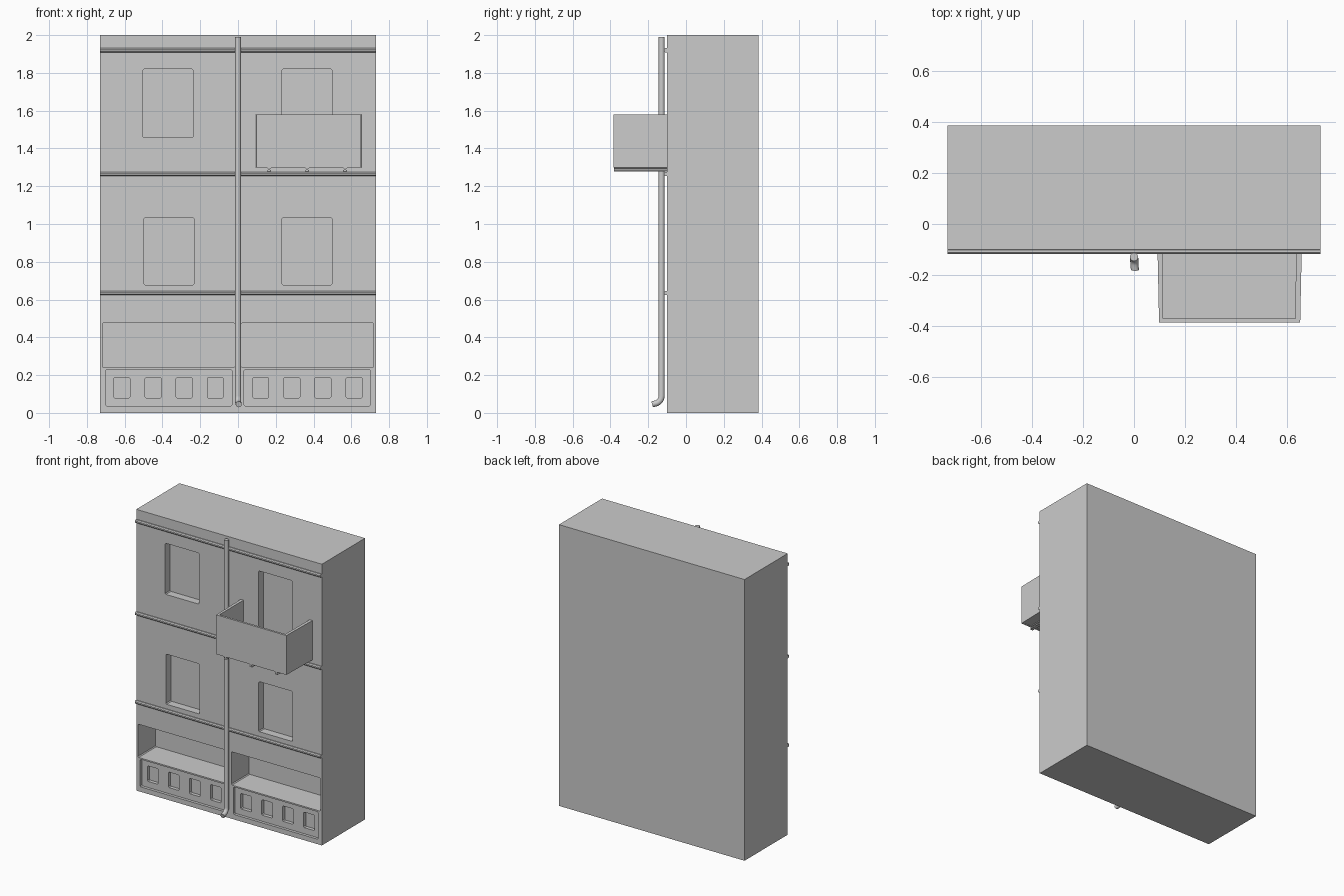
import bpy, bmesh, math
from mathutils import Vector

if "Cube" in bpy.data.objects:
    bpy.data.objects.remove(bpy.data.objects["Cube"])

grey = bpy.data.materials.new("plaster grey")
grey.diffuse_color = (0.6, 0.6, 0.6, 1)
grey.use_nodes = True
grey.node_tree.nodes["Principled BSDF"].inputs["Base Color"].default_value = grey.diffuse_color

FRONT, BACK, TOP = -0.10, 0.385, 2.0


def add_prism(bm, pts):
    """pts: list of (start, end) point pairs, skinned into a closed prism."""
    a = [bm.verts.new(p) for p, q in pts]
    b = [bm.verts.new(q) for p, q in pts]
    n = len(pts)
    bm.faces.new(a)
    bm.faces.new(b[::-1])
    for i in range(n):
        j = (i + 1) % n
        bm.faces.new((a[j], a[i], b[i], b[j]))


def finish(name, bm):
    bmesh.ops.recalc_face_normals(bm, faces=bm.faces)
    me = bpy.data.meshes.new(name)
    bm.to_mesh(me)
    bm.free()
    me.materials.append(grey)
    ob = bpy.data.objects.new(name, me)
    bpy.context.collection.objects.link(ob)
    return ob


def along_y(outline, y0, y1):
    return [((x, y0, z), (x, y1, z)) for x, z in outline]


def along_x(outline, x0, x1):
    return [((x0, y, z), (x1, y, z)) for y, z in outline]


def along_z(outline, z0, z1):
    return [((x, y, z0), (x, y, z1)) for x, y in outline]


def rect(x0, x1, z0, z1, c=0.006):
    """Rectangle with slightly clipped corners."""
    return [(x0 + c, z0), (x1 - c, z0), (x1, z0 + c), (x1, z1 - c),
            (x1 - c, z1), (x0 + c, z1), (x0, z1 - c), (x0, z0 + c)]


def cutter(name, openings):
    bm = bmesh.new()
    for x0, x1, z0, z1, depth in openings:
        add_prism(bm, along_y(rect(x0, x1, z0, z1), FRONT - 0.1, FRONT + depth))
    ob = finish(name, bm)
    ob.hide_render = True
    return ob


# Building block
bm = bmesh.new()
add_prism(bm, along_z([(-0.73, FRONT), (0.73, FRONT), (0.73, BACK), (-0.73, BACK)], 0, TOP))
wall = finish("building_block", bm)

# Openings: windows, balcony door, shop recesses and plinth panels
large = [(-0.503, -0.237, 1.457, 1.82, 0.056),
         (0.232, 0.497, 1.305, 1.82, 0.056)]
small = []
for s in (-1, 1):
    def both(a, b, z0, z1, d):
        return (min(a * s, b * s), max(a * s, b * s), z0, z1, d)
    large += [both(0.233, 0.498, 0.677, 1.033, 0.056),
              both(0.017, 0.718, 0.24, 0.476, 0.20),
              both(0.033, 0.70, 0.035, 0.23, 0.02)]
    small += [both(0.077 + 0.165 * i, 0.162 + 0.165 * i, 0.078, 0.188, 0.045) for i in range(4)]

cutters = [cutter("large_opening_cutter", large), cutter("plinth_opening_cutter", small)]
for c in cutters:
    m = wall.modifiers.new("cut", 'BOOLEAN')
    m.operation, m.object, m.solver = 'DIFFERENCE', c, 'EXACT'
bpy.context.view_layer.update()
dg = bpy.context.evaluated_depsgraph_get()
wall_mesh = bpy.data.meshes.new_from_object(wall.evaluated_get(dg))
wall.modifiers.clear()
wall.data = wall_mesh
for c in cutters:
    bpy.data.objects.remove(c)

# Horizontal string courses
for i, z in enumerate((0.634, 1.264, 1.92)):
    bm = bmesh.new()
    ring = [(FRONT - 0.006 + 0.012 * math.cos(math.pi * (k + .5) / 4),
             z + 0.012 * math.sin(math.pi * (k + .5) / 4)) for k in range(8)]
    add_prism(bm, along_x(ring, -0.73, 0.73))
    finish(f"string_course_{i + 1}", bm)

# Drainpipe: round section swept down the wall and through the elbow
PY, R = -0.129, 0.016
path = [Vector((0, PY, 1.99)), Vector((0, PY, 0.09))]
for k in range(1, 6):
    a = math.radians(85) * k / 5
    r = 0.042
    path.append(Vector((0.002 * k / 5, PY - r + r * math.cos(a), 0.09 - r * math.sin(a))))
path.append(Vector((0.004, -0.179, 0.045)))
bm = bmesh.new()
rings = []
for i, p in enumerate(path):
    t = (path[min(i + 1, len(path) - 1)] - path[max(i - 1, 0)]).normalized()
    u = Vector((1, 0, 0))
    v = t.cross(u).normalized()
    rings.append([bm.verts.new(p + R * (u * math.cos(math.tau * k / 16) + v * math.sin(math.tau * k / 16)))
                  for k in range(16)])
for a, b in zip(rings, rings[1:]):
    for k in range(16):
        bm.faces.new((a[k], a[k - 1], b[k - 1], b[k]))
bm.faces.new(rings[0])
bm.faces.new(rings[-1])
pipe = finish("drainpipe", bm)
bpy.context.view_layer.objects.active = pipe
pipe.select_set(True)
bpy.ops.object.shade_smooth_by_angle(angle=math.radians(40))
pipe.select_set(False)

# Balcony parapet (U-shaped plan) and floor
bm = bmesh.new()
plan = [(0.092, FRONT), (0.098, -0.385), (0.650, -0.385), (0.656, FRONT),
        (0.634, FRONT), (0.631, -0.37), (0.114, -0.37), (0.114, FRONT)]
add_prism(bm, along_z(plan, 1.30, 1.58))
finish("balcony_parapet", bm)
bm = bmesh.new()
add_prism(bm, along_z([(0.10, FRONT), (0.10, -0.38), (0.648, -0.38), (0.648, FRONT)], 1.301, 1.312))
finish("balcony_floor", bm)

# I-beams carrying the balcony
for i, x in enumerate((0.165, 0.366, 0.567)):
    half = [(0.013, 1.301), (0.013, 1.296), (0.005, 1.294),
            (0.005, 1.287), (0.011, 1.284), (0.011, 1.279)]
    prof = [(x + a, z) for a, z in half] + [(x - a, z) for a, z in reversed(half)]
    bm = bmesh.new()
    add_prism(bm, along_y(prof, -0.38, FRONT))
    finish(f"balcony_beam_{i + 1}", bm)
